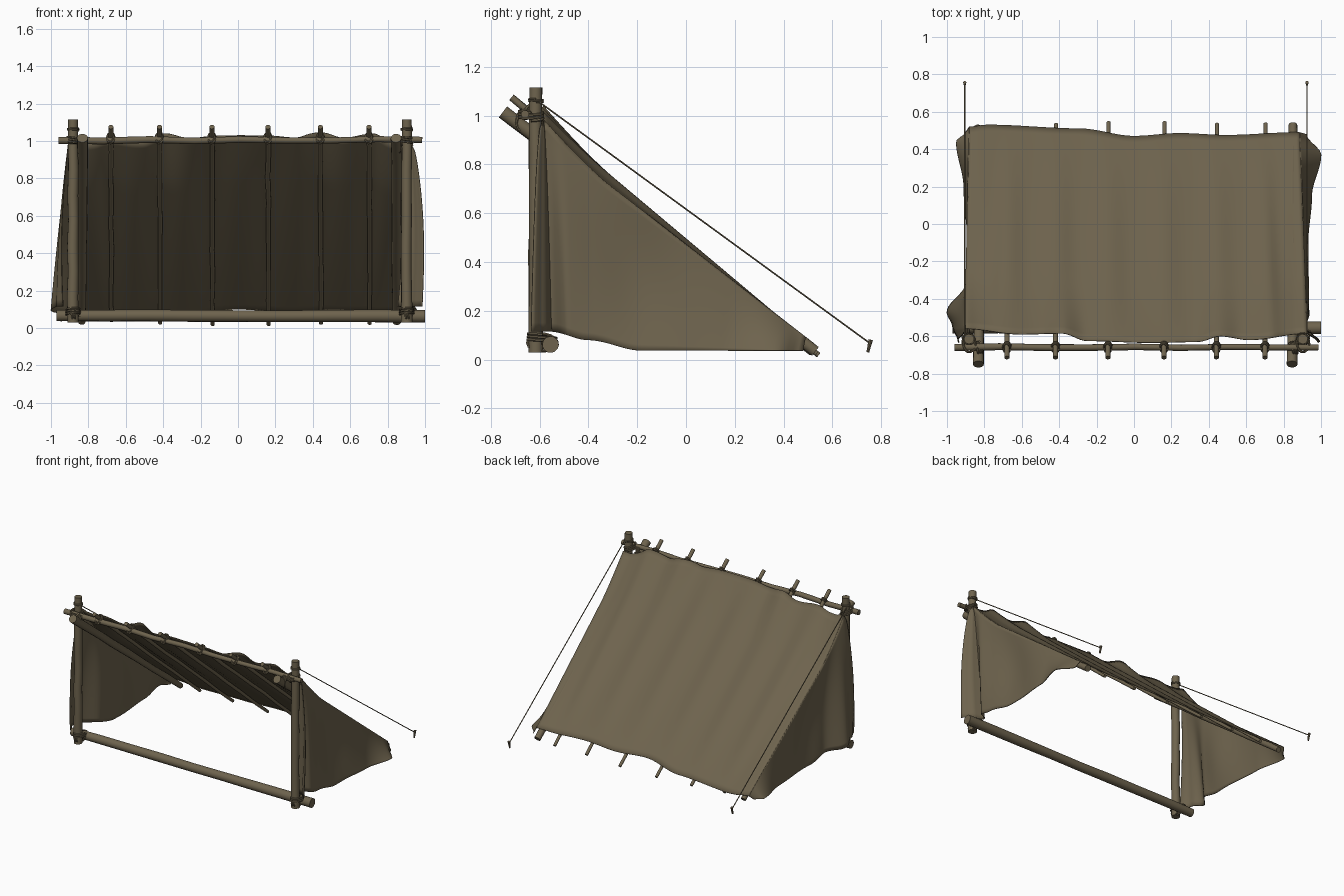
import bpy, bmesh, math, random
from mathutils import Vector

if "Cube" in bpy.data.objects:
    bpy.data.objects.remove(bpy.data.objects["Cube"])
random.seed(4)

def mat(name, c):
    m = bpy.data.materials.new(name)
    m.diffuse_color = (*c, 1)
    m.use_nodes = True
    m.node_tree.nodes["Principled BSDF"].inputs["Base Color"].default_value = m.diffuse_color
    return m

BROWN = mat("drab brown", (0.155, 0.125, 0.075))

def finish(name, bm, angle=40):
    bmesh.ops.recalc_face_normals(bm, faces=bm.faces)
    me = bpy.data.meshes.new(name)
    bm.to_mesh(me)
    bm.free()
    ob = bpy.data.objects.new(name, me)
    bpy.context.collection.objects.link(ob)
    me.materials.append(BROWN)
    bpy.ops.object.select_all(action='DESELECT')
    ob.select_set(True)
    bpy.context.view_layer.objects.active = ob
    bpy.ops.object.shade_smooth_by_angle(angle=math.radians(angle))
    return ob

def tube(bm, pts, radii, sides):
    # sweep a round section along a path, with capped ends
    rings = []
    n0 = None
    for i, p in enumerate(pts):
        d = (pts[min(i + 1, len(pts) - 1)] - pts[max(i - 1, 0)]).normalized()
        if n0 is None:
            n0 = d.orthogonal()
        n0 = (n0 - d * n0.dot(d)).normalized()
        b = d.cross(n0)
        rings.append([bm.verts.new(p + radii[i] * (math.cos(a) * n0 + math.sin(a) * b))
                      for a in (2 * math.pi * k / sides for k in range(sides))])
    for r, q in zip(rings, rings[1:]):
        for k in range(sides):
            bm.faces.new((r[k], r[(k + 1) % sides], q[(k + 1) % sides], q[k]))
    bm.faces.new(rings[0])
    bm.faces.new(rings[-1])

def log(name, a, b, r0, r1, wob=0.004, n=9, sides=14):
    a, b = Vector(a), Vector(b)
    pts, rad = [], []
    for i in range(n):
        t = i / (n - 1)
        j = Vector([random.uniform(-wob, wob) for _ in range(3)])
        pts.append(a.lerp(b, t) + (j if 0 < i < n - 1 else j * 0))
        rad.append((r0 + (r1 - r0) * t) * random.uniform(0.95, 1.05))
    bm = bmesh.new()
    tube(bm, pts, rad, sides)
    return finish(name, bm)

def lashing(bm, c, axis, ra, rb, turns=3, pitch=0.011, r=0.006):
    # rope coil: ra and rb are the half widths across the axis
    axis = Vector(axis).normalized()
    u = Vector((1, 0, 0)) if abs(axis.x) < 0.9 else Vector((0, 1, 0))
    u = (u - axis * u.dot(axis)).normalized()
    w = axis.cross(u)
    n = turns * 14
    pts = [Vector(c) + u * ra * math.cos(i * 2 * math.pi / 14) + w * rb * math.sin(i * 2 * math.pi / 14)
           + axis * pitch * (i / 14 - turns / 2) for i in range(n + 1)]
    tube(bm, pts, [r] * len(pts), 6)

# posts, base log and crossbar
PX = {"left": -0.882, "right": 0.902}
for s, x in PX.items():
    log(s + "_post", (x, -0.615, 0.03), (x, -0.615, 1.115), 0.03, 0.027, 0.003)
log("base_log", (-0.97, -0.555, 0.066), (1.0, -0.555, 0.062), 0.029, 0.035, 0.002)
log("crossbar", (-0.96, -0.66, 1.003), (0.985, -0.66, 1.006), 0.019, 0.016, 0.004)

# rafters
log("left_corner_rafter", (-0.832, -0.75, 1.015), (-0.835, 0.52, 0.032), 0.028, 0.02, 0.003)
log("right_corner_rafter", (0.845, -0.75, 1.015), (0.85, 0.53, 0.034), 0.028, 0.024, 0.003)
RX = [-0.68, -0.42, -0.14, 0.16, 0.44, 0.70]
for i, x in enumerate(RX):
    y1 = 0.53 + 0.015 * random.uniform(-1, 1)
    log("rafter_%d" % (i + 1), (x, -0.715, 1.075), (x + 0.004, y1, 0.475 - 0.84 * y1), 0.014, 0.011, 0.003, sides=10)

# rope lashings
bm = bmesh.new()
for x in RX:
    lashing(bm, (x, -0.66, 1.016), (0.25, 0.75, -0.65), 0.019, 0.035, 2)
for x in PX.values():
    lashing(bm, (x, -0.59, 0.085), (0, 0.1, 1), 0.036, 0.06, 3, 0.012)
    lashing(bm, (x, -0.59, 0.07), (1, 0, 0.15), 0.06, 0.036, 2, 0.013)
    lashing(bm, (x, -0.635, 1.003), (0.2, 0, 1), 0.034, 0.05, 3, 0.012)
    lashing(bm, (x * 0.945, -0.665, 0.975), (0.9, 0.25, -0.2), 0.034, 0.04, 3, 0.011)
finish("lashings", bm)

# guy ropes and pegs
for s, x in (("left", -0.905), ("right", 0.925)):
    bm = bmesh.new()
    a, b = Vector((x, -0.61, 1.062)), Vector((x, 0.75, 0.07))
    tube(bm, [a, b], [0.0035] * 2, 6)
    lashing(bm, (PX[s], -0.615, 1.062), (0, 0, 1), 0.03, 0.03, 2, 0.007, 0.004)
    finish(s + "_guy_rope", bm)
    log(s + "_peg", (x, 0.745, 0.03), (x, 0.757, 0.082), 0.006, 0.009, 0, 3, 8)

def interp(tab, x, k=1):
    # smooth interpolation through a short table
    if x <= tab[0][0]:
        return tab[0][k]
    for a, b in zip(tab, tab[1:]):
        if x <= b[0]:
            t = (x - a[0]) / (b[0] - a[0])
            if k == 1:
                t = t * t * (3 - 2 * t)
            return a[k] + (b[k] - a[k]) * t
    return tab[-1][k]

TOP_Y = [(-0.9, -0.56), (-0.6, -0.59), (-0.38, -0.585), (-0.25, -0.625), (0.1, -0.635), (0.33, -0.63), (0.45, -0.6), (0.6, -0.62), (0.9, -0.585)]
BACK_Y = [(-0.9, 0.52), (-0.8, 0.53), (-0.3, 0.51), (0.0, 0.47), (0.25, 0.485), (0.5, 0.475), (0.9, 0.49)]
TOP_Z = [(-0.9, 0.1), (-0.7, 0.025), (-0.5, 0.012), (-0.38, 0.055), (-0.25, 0.0), (0.0, 0.01), (0.15, 0.0), (0.3, 0.0), (0.44, 0.045), (0.56, 0.01), (0.75, 0.035), (0.9, 0.06)]
STICKS = [-0.9] + RX + [0.9]

def roof(u, s):
    # u runs from left to right (-1..1), s from ridge to hem
    x = u * 0.9
    y = interp(TOP_Y, x) * (1 - s) + interp(BACK_Y, x) * s
    z = 0.475 - 0.84 * y + 0.02
    edge = min(1, max(0, (abs(x) - 0.72) / 0.12))
    z += (0.471 - 0.774 * y - z) * edge          # lies on the thicker corner rafters
    z += interp(TOP_Z, x) * max(0, 1 - s * 4) ** 1.5
    gap = next(((a, b) for a, b in zip(STICKS, STICKS[1:]) if a <= x <= b), (0, 1))
    sag = math.sin(math.pi * (x - gap[0]) / (gap[1] - gap[0])) ** 2 * (1 - edge)
    z -= 0.025 * sag * math.sin(math.pi * min(1, s * 0.9 + 0.1))
    z += 0.005 * math.sin(x * 23 + 2 * s) * math.sin(math.pi * s) * sag
    side = 0.925 - 0.04 * s if u > 0 else 0.905 - 0.025 * s
    return Vector((u * side, y, z))

def sheet(name, f, nu, nv):
    bm = bmesh.new()
    g = [[bm.verts.new(f(i / nu, j / nv)) for j in range(nv + 1)] for i in range(nu + 1)]
    for i in range(nu):
        for j in range(nv):
            bm.faces.new((g[i][j], g[i + 1][j], g[i + 1][j + 1], g[i][j + 1]))
    ob = finish(name, bm, 60)
    m = ob.modifiers.new("thickness", 'SOLIDIFY')
    m.thickness = 0.004
    m.offset = 0
    return ob

# sloping canvas roof
sheet("canvas_roof", lambda a, b: roof(2 * a - 1, b), 96, 32)

# hanging side panels: hem path as (t, x, y), front folded round the post
HEM_Z = [(-0.555, 0.115), (-0.4, 0.08), (-0.18, 0.037), (0.5, 0.037)]
HEM = {-1: [(0, 0.935, -0.635), (0.08, 0.97, -0.55), (0.16, 1.0, -0.47), (0.28, 0.9, -0.32), (0.5, 0.89, -0.1),
            (0.75, 0.91, 0.2), (0.95, 0.95, 0.44), (1, 0.9, 0.49)],
       1: [(0, 0.985, -0.635), (0.05, 0.935, -0.58), (0.1, 0.855, -0.55), (0.17, 0.935, -0.48), (0.5, 0.93, -0.1),
           (0.75, 0.95, 0.15), (0.93, 1.0, 0.37), (1, 0.92, 0.48)]}

def side(sg):
    def f(t, v):
        top = roof(sg, max(0, (t - 0.1) / 0.9))
        y = interp(HEM[sg], t, 2)
        low = Vector((sg * interp(HEM[sg], t), y, min(interp(HEM_Z, y), top.z)))
        p = top.lerp(low, v)
        front = max(0, 1 - t / 0.25)
        k = v ** (1 - 0.6 * front)       # front folds open quickly below the ridge
        p.x = top.x + (low.x - top.x) * (k if sg > 0 else v)
        p.y = top.y + (low.y - top.y) * k
        w = math.sin(math.pi * v)
        p.x += sg * w * (0.02 * front - 0.03 * math.exp(-((t - 0.42) / 0.14) ** 2))
        return p
    return f

sheet("left_canvas_side", side(-1), 72, 24)
sheet("right_canvas_side", side(1), 72, 24)
